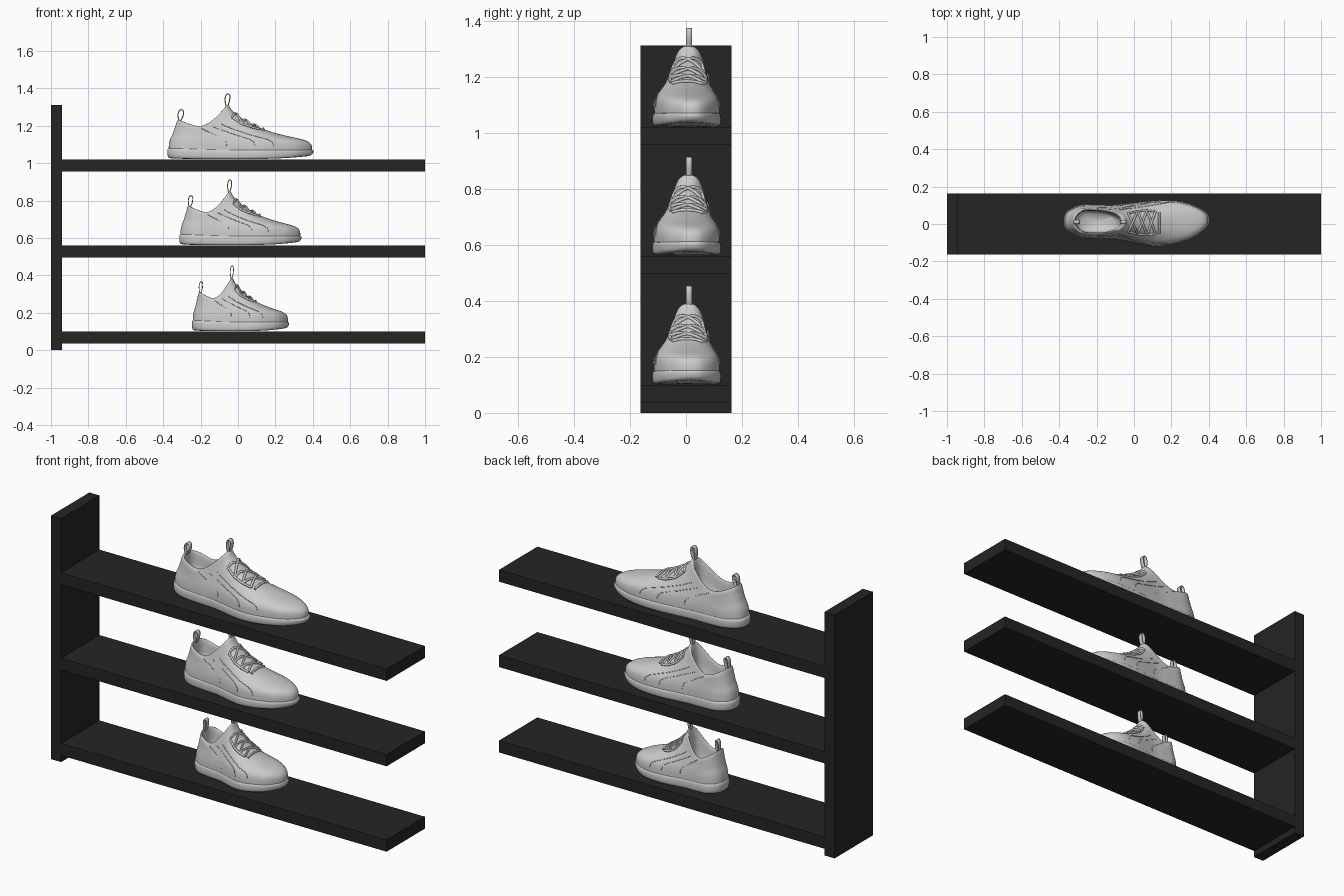
import bpy, bmesh, math
from mathutils import Vector
from mathutils.bvhtree import BVHTree

if "Cube" in bpy.data.objects:
    bpy.data.objects.remove(bpy.data.objects["Cube"])

N = 48
dark = bpy.data.materials.new("dark_wood")
dark.diffuse_color = (0.018, 0.018, 0.018, 1)
dark.use_nodes = True
dark.node_tree.nodes["Principled BSDF"].inputs["Base Color"].default_value = dark.diffuse_color


def lerp_table(table, x):
    if x <= table[0][0]:
        return table[0][1]
    for (x0, y0), (x1, y1) in zip(table, table[1:]):
        if x <= x1:
            t = (x - x0) / (x1 - x0)
            return y0 + (y1 - y0) * t * t * (3 - 2 * t)
    return table[-1][1]


def link(name, data):
    ob = bpy.data.objects.new(name, data)
    bpy.context.collection.objects.link(ob)
    return ob


def box(name, lo, hi):
    bm = bmesh.new()
    bmesh.ops.create_cube(bm, size=1)
    for v in bm.verts:
        v.co = [(a + b) / 2 + c * (b - a) for a, b, c in zip(lo, hi, v.co)]
    me = bpy.data.meshes.new(name)
    bm.to_mesh(me)
    bm.free()
    me.materials.append(dark)
    return link(name, me)


# Shoe plan: half width and centre line along the length
WIDTH = [(-.38, .12), (-.3, .116), (-.2, .1), (-.1, .092), (0, .108),
         (.1, .123), (.2, .126), (.3, .122), (.4, .1)]
CENTRE = [(-.35, .015), (-.1, .01), (.1, .001), (.3, .012), (.4, .02)]


def ring(toe_x, toe_z, heel_x, heel_z, mid_z, f, p=1.5):
    """Closed foot-shaped ring whose height dips between heel and toe."""
    pts = []
    c, a, e = (toe_x + heel_x) / 2, (toe_x - heel_x) / 2, 2 / 2.5
    for i in range(N):
        th = 2 * math.pi * i / N
        co, si = math.cos(th), math.sin(th)
        x = c + a * math.copysign(abs(co) ** e, co)
        y = lerp_table(CENTRE, x) + f * lerp_table(WIDTH, x) * math.copysign(abs(si) ** e, si)
        s = (x - heel_x) / (2 * a)
        if s < .45:
            z = mid_z + (heel_z - mid_z) * max(0, (.45 - s) / .45) ** 1.5
        else:
            z = mid_z + (toe_z - mid_z) * ((s - .45) / .55) ** p
        pts.append(Vector((x, y, z)))
    return pts


def loft(name, rings, cap_start):
    bm = bmesh.new()
    rows = [[bm.verts.new(p) for p in r] for r in rings]
    for r0, r1 in zip(rows, rows[1:]):
        for i in range(N):
            j = (i + 1) % N
            bm.faces.new((r0[i], r0[j], r1[j], r1[i]))
    bm.faces.new(rows[-1])
    if cap_start:
        bm.faces.new(rows[0][::-1])
    bmesh.ops.recalc_face_normals(bm, faces=bm.faces)
    for f in bm.faces:
        f.smooth = True
    tree = BVHTree.FromBMesh(bm)
    me = bpy.data.meshes.new(name)
    bm.to_mesh(me)
    bm.free()
    return me, tree


def tubes(name, paths, radius):
    cu = bpy.data.curves.new(name, 'CURVE')
    cu.dimensions = '3D'
    cu.bevel_depth = radius
    cu.bevel_resolution = 2
    cu.use_fill_caps = True
    for path in paths:
        sp = cu.splines.new('POLY')
        sp.points.add(len(path) - 1)
        for pt, co in zip(sp.points, path):
            pt.co = (*co, 1)
        sp.use_smooth = True
    return cu


def pull_loop(name, x, z, rx, rz, lean):
    """Flat ribbon bent into an upright loop."""
    bm = bmesh.new()
    rows = []
    for i in range(24):
        a = 2 * math.pi * i / 24
        h = math.sin(a)
        w = rx * math.cos(a) * (.75 + .25 * h)
        rows.append([bm.verts.new((x + w + lean * h, .011 + y, z + rz * h)) for y in (-.011, .011)])
    for i in range(24):
        a, b = rows[i], rows[(i + 1) % 24]
        bm.faces.new((a[0], b[0], b[1], a[1]))
    for f in bm.faces:
        f.smooth = True
    me = bpy.data.meshes.new(name)
    bm.to_mesh(me)
    bm.free()
    return me


# Sole and upper
sole_rings = [ring(*r, 3) for r in (
    (.37, .016, -.36, .002, 0, .92), (.392, .018, -.374, .006, .002, .99),
    (.406, .038, -.38, .03, .025, 1.02), (.403, .052, -.378, .06, .05, 1.0),
    (.39, .056, -.368, .067, .056, .95))]
upper_rings = [ring(*r) for r in (
    (.395, .045, -.372, .06, .05, .97), (.398, .07, -.37, .085, .075, .97),
    (.387, .092, -.365, .105, .092, .95), (.35, .107, -.358, .12, .107, .92),
    (.275, .122, -.35, .135, .12, .88), (.2, .14, -.345, .15, .132, .84),
    (.13, .162, -.34, .165, .145, .80), (.06, .195, -.334, .18, .155, .77),
    (0, .232, -.33, .195, .165, .73), (-.035, .262, -.326, .205, .17, .70),
    (-.048, .288, -.322, .212, .175, .68), (-.055, .293, -.317, .214, .177, .64),
    (-.066, .288, -.311, .21, .173, .58), (-.08, .2, -.31, .15, .12, .56),
    (-.08, .075, -.31, .07, .07, .56))]
sole, _ = loft("sole", sole_rings, True)
upper, tree = loft("upper", upper_rings, False)


# Laces draped over the upper
def drape(x0, y0, x1, y1, lift=.004):
    path = []
    for i in range(17):
        t = i / 16
        x, y = x0 + (x1 - x0) * t, y0 + (y1 - y0) * t
        hit = tree.ray_cast(Vector((x, y, 1)), Vector((0, 0, -1)))[0]
        if hit:
            path.append(hit + Vector((0, 0, lift)))
    return path


rows = [(-.03, .05), (.02, .062), (.07, .066), (.115, .06)]
lace_paths = [drape(.135, -.05, .135, .06)]
for (xa, wa), (xb, wb) in zip(rows, rows[1:]):
    for s in (-1, 1):
        lace_paths.append(drape(xa, .007 + s * wa, xb, .007 - s * wb))
        lace_paths.append(drape(xa, .007 + s * wa, xb, .007 + s * wb))
laces = tubes("laces", lace_paths, .006)

# Side seams follow the columns of the upper
seams = tubes("side_seams", [[upper_rings[r][c] for r in range(1, 9)]
                             for k in (9, 11, 13) for c in (k, N - k)], .0018)

heel_loop = pull_loop("heel_loop", -.307, .235, .018, .031, .004)
tongue_loop = pull_loop("tongue_loop", -.057, .316, .016, .035, .003)

# Rack: one upright and three shelves, each carrying a shoe of another length
box("upright", (-1, -.163, 0), (-.94, .163, 1.312))
for level, top, k in (("lower", .1, .664), ("middle", .56, .837), ("upper", 1.02, 1)):
    box(level + "_shelf", (-.94, -.163, top - .064), (1, .163, top))
    for data in (sole, upper, laces, seams, heel_loop, tongue_loop):
        ob = link(f"{level}_shoe_{data.name}", data)
        ob.scale = (k, 1, 1)
        ob.location = (.014 * (1 - k), 0, top)
        if data in (heel_loop, tongue_loop):
            mod = ob.modifiers.new("thickness", 'SOLIDIFY')
            mod.thickness = .006
            mod.offset = 0
        elif data in (sole, upper):
            ob.modifiers.new("smooth", 'SUBSURF').levels = 1
            ob.modifiers["smooth"].render_levels = 1
